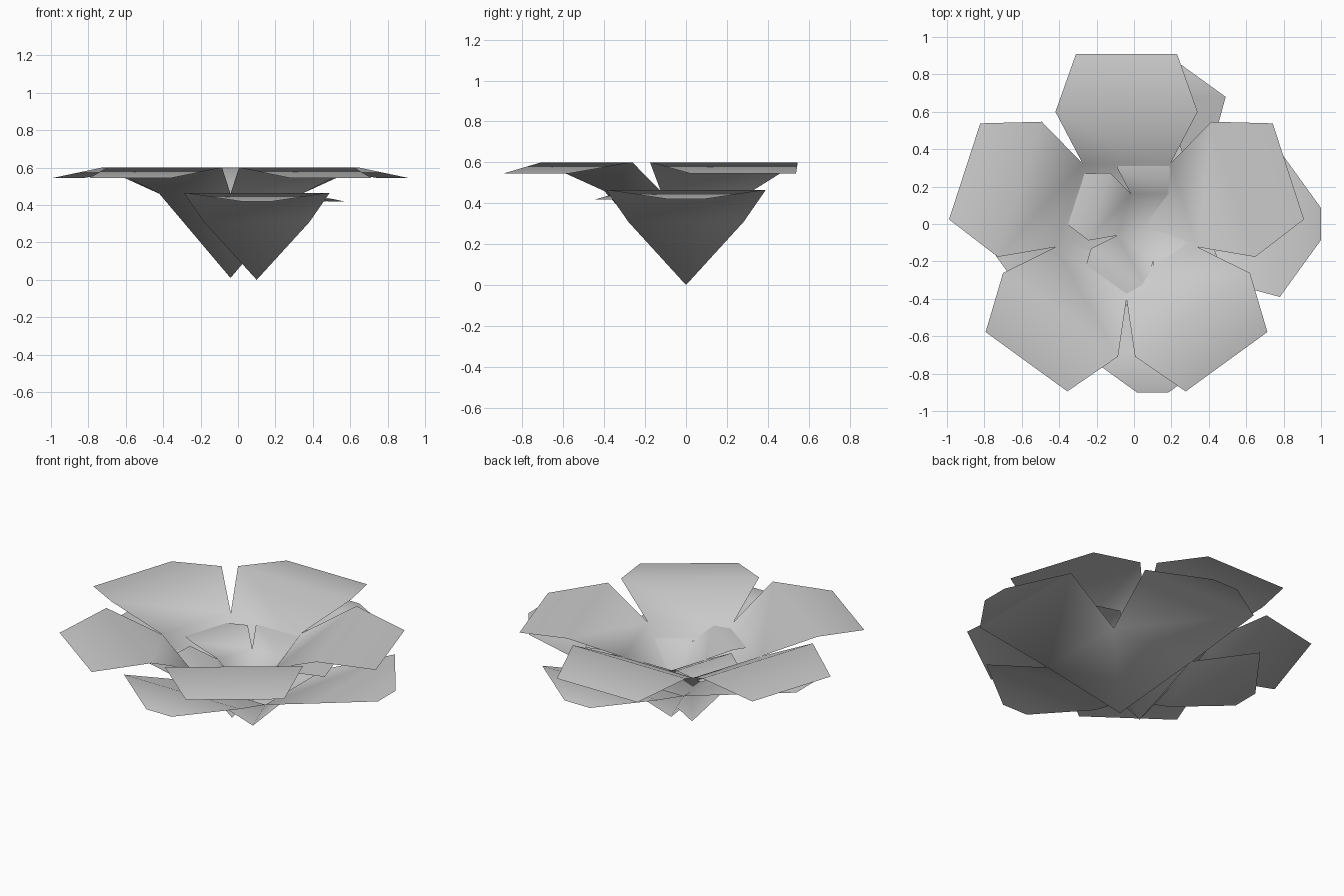
import bpy, bmesh
from math import sin, cos, pi, tan
from mathutils import Vector, Matrix

cube = bpy.data.objects.get("Cube")
if cube:
    bpy.data.objects.remove(cube, do_unlink=True)

gray = bpy.data.materials.new("petal_gray")
gray.use_nodes = True
COLOR = (0.6, 0.6, 0.6, 1)
gray.diffuse_color = COLOR
gray.node_tree.nodes["Principled BSDF"].inputs["Base Color"].default_value = COLOR


def whorl(name, count, centre, turn, notch, wide, tip):
    """Ring of petals joined at the base; each row is (reach, half width, height)."""
    bm = bmesh.new()
    base = bm.verts.new((0, 0, 0))
    step = 2 * pi / count
    # shared points where neighbouring petals part
    notches = [bm.verts.new((notch[0] * cos(a), notch[0] * sin(a), notch[1]))
               for a in (turn + (i - 0.5) * step for i in range(count))]
    for i in range(count):
        spin = Matrix.Rotation(turn + i * step, 3, 'Z')
        right, left = notches[i], notches[(i + 1) % count]
        bm.faces.new((base, right, left))
        for reach, half, height in (wide, tip):
            r, l = (bm.verts.new(spin @ Vector((reach, s * half, height))) for s in (-1, 1))
            bm.faces.new((right, r, l, left))
            right, left = r, l
    for f in bm.faces:
        f.smooth = True
    mesh = bpy.data.meshes.new(name)
    bm.to_mesh(mesh)
    bm.free()
    mesh.materials.append(gray)
    obj = bpy.data.objects.new(name, mesh)
    obj.location = centre
    bpy.context.collection.objects.link(obj)
    return obj


# Broad upper ring of five petals
whorl("upper_petals", 5, (-0.04, 0, 0.01), pi / 2,
      (0.4, 0.45), (0.6, 0.38, 0.59), (0.91, 0.27, 0.535))
# Half-size ring nested in the middle
whorl("inner_petals", 5, (0.1, 0, 0.15), pi / 2,
      (0.2, 0.225), (0.3, 0.19, 0.295), (0.455, 0.135, 0.268))
# Lower ring of four pointed petals
whorl("lower_petals", 4, (0.1, 0, 0), 0,
      (0.4, 0.31), (0.68, 0.39, 0.465), (0.9, 0.085, 0.42))
